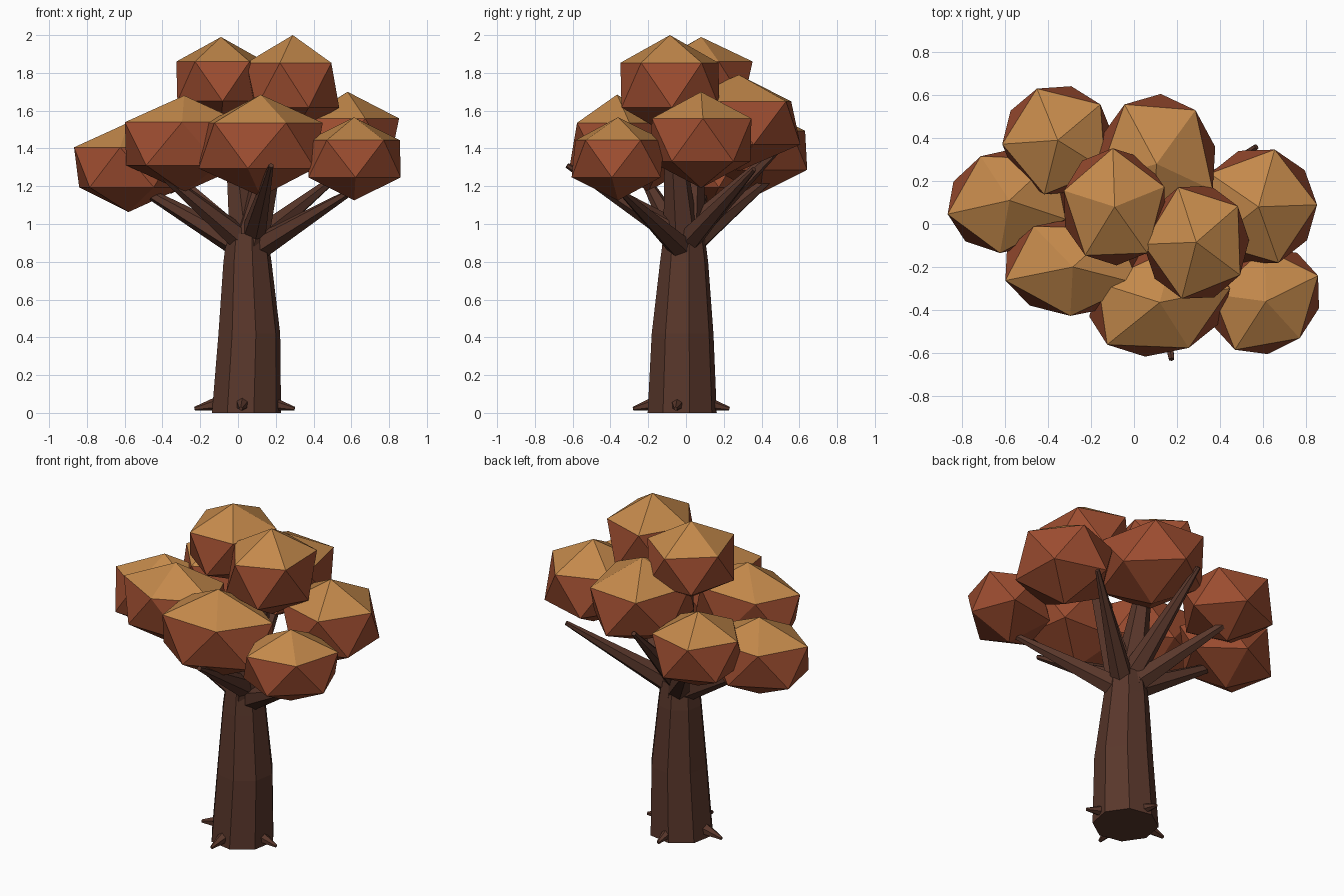
import bpy, bmesh, math
from mathutils import Matrix, Vector

if "Cube" in bpy.data.objects:
    bpy.data.objects.remove(bpy.data.objects["Cube"])


def material(name, rgb):
    m = bpy.data.materials.new(name)
    m.diffuse_color = (*rgb, 1)
    m.use_nodes = True
    m.node_tree.nodes["Principled BSDF"].inputs["Base Color"].default_value = m.diffuse_color
    return m


BARK = material("bark", (0.10, 0.038, 0.024))
GOLD = material("leaf_top", (0.55, 0.25, 0.07))
RUST = material("leaf_side", (0.34, 0.075, 0.03))


def finish(bm, name, mats):
    mesh = bpy.data.meshes.new(name)
    bm.to_mesh(mesh)
    bm.free()
    for m in mats:
        mesh.materials.append(m)
    ob = bpy.data.objects.new(name, mesh)
    bpy.context.collection.objects.link(ob)
    return ob


def limb(name, start, end, r1, r2, sides=6):
    """Straight tapered limb between two points."""
    a, b = Vector(start), Vector(end)
    d = b - a
    rot = d.to_track_quat('Z', 'Y').to_matrix().to_4x4()
    bm = bmesh.new()
    bmesh.ops.create_cone(bm, cap_ends=True, segments=sides, radius1=r1, radius2=r2,
                          depth=d.length, matrix=Matrix.Translation((a + b) / 2) @ rot)
    return finish(bm, name, [BARK])


def leaf_clump(name, centre, radii, turn, tilt):
    """Icosahedron with a gold cap, stretched along an axis turned by tilt."""
    bm = bmesh.new()
    bmesh.ops.create_icosphere(bm, subdivisions=1, radius=1)
    top = max(bm.verts, key=lambda v: v.co.z)
    for f in bm.faces:
        f.material_index = 0 if top in f.verts else 1
    mat = (Matrix.Translation(centre) @ Matrix.Rotation(math.radians(tilt), 4, 'Z')
           @ Matrix.Diagonal((*radii, 1))
           @ Matrix.Rotation(math.radians(turn - tilt), 4, 'Z'))
    bm.transform(mat)
    return finish(bm, name, [GOLD, RUST])


# Trunk: eight-sided rings (x, y, z, radius)
bm = bmesh.new()
rings = []
for x, y, z, r in [(0.045, -0.02, 0.0, 0.187), (0.06, -0.018, 0.42, 0.167),
                   (0.05, -0.01, 0.80, 0.13), (0.05, -0.01, 0.95, 0.11)]:
    rings.append([bm.verts.new((x + r * math.cos(math.radians(45 * i + 12)),
                                y + r * math.sin(math.radians(45 * i + 12)), z))
                  for i in range(8)])
for lo, hi in zip(rings, rings[1:]):
    for i in range(8):
        j = (i + 1) % 8
        bm.faces.new((lo[i], lo[j], hi[j], hi[i]))
bm.faces.new(rings[0][::-1])
bm.faces.new(rings[-1])
finish(bm, "trunk", [BARK])

# Roots: four small spikes at the base
for i, tip in enumerate([(0.30, -0.055), (0.03, 0.23), (-0.23, -0.02), (0.015, -0.28)]):
    limb(f"root_{i + 1}", (0.035, -0.03, 0.08), (*tip, 0.022), 0.07, 0.01)

# Branches: start, end, start radius, end radius
branches = [
    ((0.02, 0.00, 0.88), (-0.52, 0.10, 1.19), 0.07, 0.022),
    ((0.03, -0.03, 0.91), (-0.42, -0.24, 1.28), 0.07, 0.02),
    ((0.08, -0.03, 0.94), (0.175, -0.63, 1.31), 0.07, 0.014),
    ((0.10, -0.02, 0.87), (0.58, -0.33, 1.16), 0.07, 0.02),
    ((0.08, 0.00, 0.90), (0.57, 0.36, 1.29), 0.07, 0.014),
    ((0.03, 0.03, 0.90), (-0.34, 0.48, 1.27), 0.07, 0.018),
    ((0.04, 0.03, 0.96), (-0.02, 0.54, 1.45), 0.07, 0.014),
    ((0.05, 0.00, 0.85), (-0.05, 0.06, 1.68), 0.105, 0.03),
    ((0.05, -0.02, 0.85), (0.26, -0.08, 1.68), 0.105, 0.03),
]
for i, b in enumerate(branches):
    limb(f"branch_{i + 1}", *b)

# Foliage: centre, radii, turn about z, direction of stretch
clumps = [
    ("left", (-0.58, 0.11, 1.30), (0.33, 0.27, 0.237), 120, 15),
    ("front_left", (-0.285, -0.20, 1.425), (0.365, 0.255, 0.255), 52, 0),
    ("front", (0.12, -0.365, 1.415), (0.375, 0.275, 0.27), 10, 15),
    ("front_right", (0.615, -0.36, 1.345), (0.305, 0.26, 0.22), 24, 40),
    ("right", (0.58, 0.08, 1.445), (0.305, 0.31, 0.255), 2, 0),
    ("back", (0.105, 0.28, 1.535), (0.315, 0.365, 0.255), 50, 0),
    ("back_left", (-0.355, 0.39, 1.39), (0.29, 0.29, 0.23), 40, 0),
    ("top_left", (-0.09, 0.08, 1.755), (0.275, 0.305, 0.235), 20, 0),
    ("top_right", (0.29, -0.085, 1.735), (0.275, 0.305, 0.265), 38, 0),
]
for name, *args in clumps:
    leaf_clump("foliage_" + name, *args)
